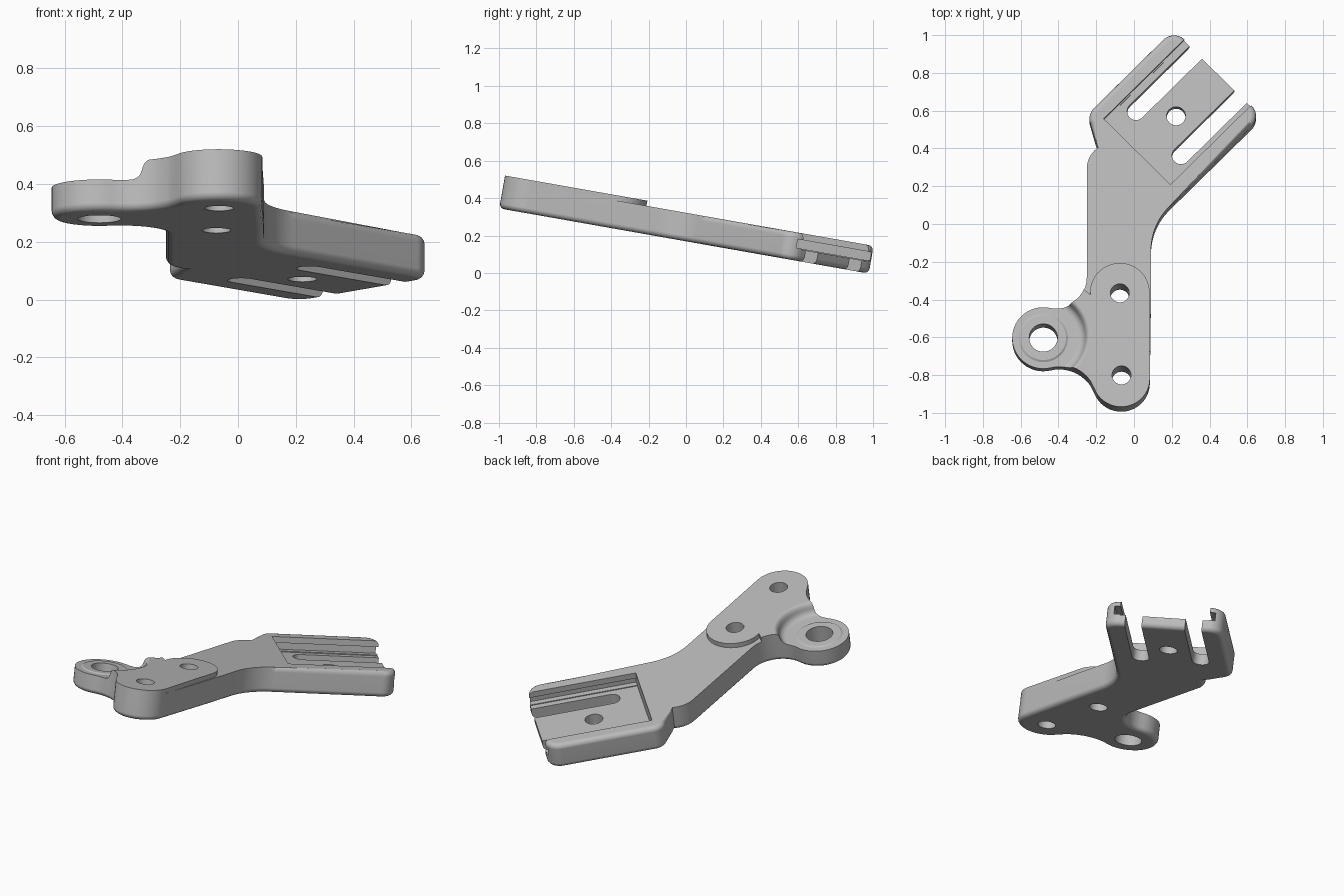
import bpy, bmesh, math
from mathutils import Matrix, Vector

if "Cube" in bpy.data.objects:
    bpy.data.objects.remove(bpy.data.objects["Cube"])

grey = bpy.data.materials.new("plain grey")
grey.use_nodes = True
grey.diffuse_color = (0.5, 0.5, 0.5, 1)
grey.node_tree.nodes["Principled BSDF"].inputs["Base Color"].default_value = (0.5, 0.5, 0.5, 1)

THICK, BOSS_TOP, EAR_TOP = 0.15, 0.178, 0.11
FORK_Q = -0.245                      # centre line of the diagonal fork
EAR = (-0.48, -0.632)
S = math.sqrt(0.5)


def diag(p, q):
    """Fork coordinates (along, across) to plate coordinates."""
    return ((p + q) * S, (p - q) * S)


def arc(c, r, a0, a1, n=12):
    angles = [math.radians(a0 + (a1 - a0) * i / n) for i in range(n + 1)]
    return [(c[0] + r * math.cos(a), c[1] + r * math.sin(a)) for a in angles]


def prism(outline, z0, z1):
    bm = bmesh.new()
    base = bm.faces.new([bm.verts.new((x, y, z0)) for x, y in outline])
    top = bmesh.ops.extrude_face_region(bm, geom=[base])["geom"]
    verts = [g for g in top if isinstance(g, bmesh.types.BMVert)]
    bmesh.ops.translate(bm, verts=verts, vec=(0, 0, z1 - z0))
    bmesh.ops.recalc_face_normals(bm, faces=bm.faces)
    return bm


def to_object(bm, name):
    mesh = bpy.data.meshes.new(name)
    bm.to_mesh(mesh)
    bm.free()
    mesh.materials.append(grey)
    ob = bpy.data.objects.new(name, mesh)
    bpy.context.collection.objects.link(ob)
    return ob


def activate(ob):
    bpy.ops.object.select_all(action="DESELECT")
    ob.select_set(True)
    bpy.context.view_layer.objects.active = ob


def cut(ob, cutter):
    mod = ob.modifiers.new("cut", "BOOLEAN")
    mod.operation, mod.solver, mod.object = "DIFFERENCE", "EXACT", cutter
    activate(ob)
    bpy.ops.object.modifier_apply(modifier=mod.name)


def fork_box(p0, p1, half, z0, z1):
    corners = [(p0, -half), (p0, half), (p1, half), (p1, -half)]
    return to_object(prism([diag(p, FORK_Q + q) for p, q in corners], z0, z1), "fork_cutter")


def hole(c, r):
    return to_object(prism(arc(c, r, 0, 350, 35), -0.1, 0.4), "hole_cutter")


# Shared outline pieces of the mounting end
foot = arc((-0.068, -0.862), 0.152, 200.8, 360, 20)
ear_side = (arc(EAR, 0.165, 77.6, 283.2, 28)
            + arc((-0.3965, -0.987), 0.2, 103.2, 20.8)[1:-1])
upper_neck = ((-0.41, -0.315), 0.16)

# Main plate: mounting end, arm and diagonal fork
outline = foot + [(0.09, -0.41)]
outline += arc((0.42, -0.166), 0.33, 180, 135, 8)
outline += arc(diag(0.795, 0.005), 0.08, -45, 45)
outline += arc(diag(0.795, -0.495), 0.08, 45, 135)
outline += arc(diag(0.275, -0.495), 0.08, 135, 200)
outline += [(-0.205, 0.425)]
outline += arc((-0.11, 0.27), 0.14, 125, 180)
outline += arc(*upper_neck, 0, -102.4)[:-1] + ear_side[:-1]
bm = prism(outline, 0, THICK)


def rounded(e):
    mid = (e.verts[0].co + e.verts[1].co) / 2
    if abs(e.verts[0].co.z - e.verts[1].co.z) > 0.01:
        return False
    on_fork = all(v.co.x + v.co.y > 0.2 for v in e.verts) and (mid.x > 0.18 or mid.y > 0.42)
    return mid.z < 0.01 or on_fork


bmesh.ops.bevel(bm, geom=[e for e in bm.edges if rounded(e)], offset=0.028,
                segments=4, profile=0.5, affect="EDGES", clamp_overlap=False)
plate = to_object(bm, "bracket_plate")

# Raised pad around the two bolt holes
pad_outline = foot + arc((-0.075, -0.398), 0.157, 0, 185, 24)
pad_outline += arc(*upper_neck, -25, -102.4)[:-1] + ear_side[:-1]
pad = to_object(prism(pad_outline, THICK - 0.002, BOSS_TOP), "raised_pad")

# Round relief above the ear, with a fillet and a thin raised ring
profile = [(0, EAR_TOP + 0.006), (0.12, EAR_TOP + 0.006), (0.13, EAR_TOP), (0.185, EAR_TOP)]
profile += [(0.185 + 0.037 * math.sin(a), EAR_TOP + 0.037 * (1 - math.cos(a)))
            for a in (math.radians(d) for d in (20, 40, 60, 80))]
profile += [(0.225, 0.154), (0.23, 0.166), (0.238, 0.174), (0.25, 0.179), (0.25, 0.3), (0, 0.3)]
bm = bmesh.new()
ring = [bm.verts.new((EAR[0] + r, EAR[1], z)) for r, z in profile]
edges = [bm.edges.new(pair) for pair in zip(ring, ring[1:])]
bmesh.ops.spin(bm, geom=ring + edges, cent=(*EAR, 0), axis=(0, 0, 1),
               angle=2 * math.pi, steps=48)
bmesh.ops.remove_doubles(bm, verts=bm.verts, dist=0.0001)
bmesh.ops.recalc_face_normals(bm, faces=bm.faces)
relief = to_object(bm, "ear_relief_cutter")

# Bolt holes
bolts = [hole((-0.075, -0.403), 0.05), hole((-0.066, -0.844), 0.05)]
shared = [relief] + bolts

# Fork pocket, undercut grooves, slots, tongue hole and tongue slope
fork_cuts = [fork_box(0.268, 1.1, 0.25, 0.063, 0.3),
             fork_box(0.268, 1.1, 0.283, 0.068, 0.115)]
for side in (-1, 1):
    q = FORK_Q + side * 0.168
    slot = arc(diag(0.428, q), 0.047, 135, 315)
    slot += [diag(1.1, q + 0.047), diag(1.1, q - 0.047)]
    fork_cuts.append(to_object(prism(slot, -0.1, 0.3), "slot_cutter"))
fork_cuts.append(hole(diag(0.56, FORK_Q), 0.05))
fork_cuts.append(hole(EAR, 0.075))

slope = fork_box(0.84, 1.1, 0.13, 0, 0.04)
pivot = Vector((*diag(0.84, FORK_Q), 0))
tilt = Matrix.Rotation(math.radians(18), 4, Vector((S, -S, 0)))
lift = Matrix.Translation(pivot + Vector((0, 0, 0.063)))
slope.data.transform(lift @ tilt @ Matrix.Translation(-pivot))
fork_cuts.append(slope)

for cutter in shared + fork_cuts:
    cut(plate, cutter)
for cutter in shared:
    cut(pad, cutter)
for cutter in shared + fork_cuts:
    bpy.data.objects.remove(cutter)

# Smooth shading and the overall tilt
for ob in (plate, pad):
    activate(ob)
    bpy.ops.object.shade_smooth_by_angle(angle=math.radians(30))
    weighted = ob.modifiers.new("weighted normals", "WEIGHTED_NORMAL")
    weighted.keep_sharp = True
    ob.rotation_euler.x = math.radians(-10)
    ob.location.z = 0.169
